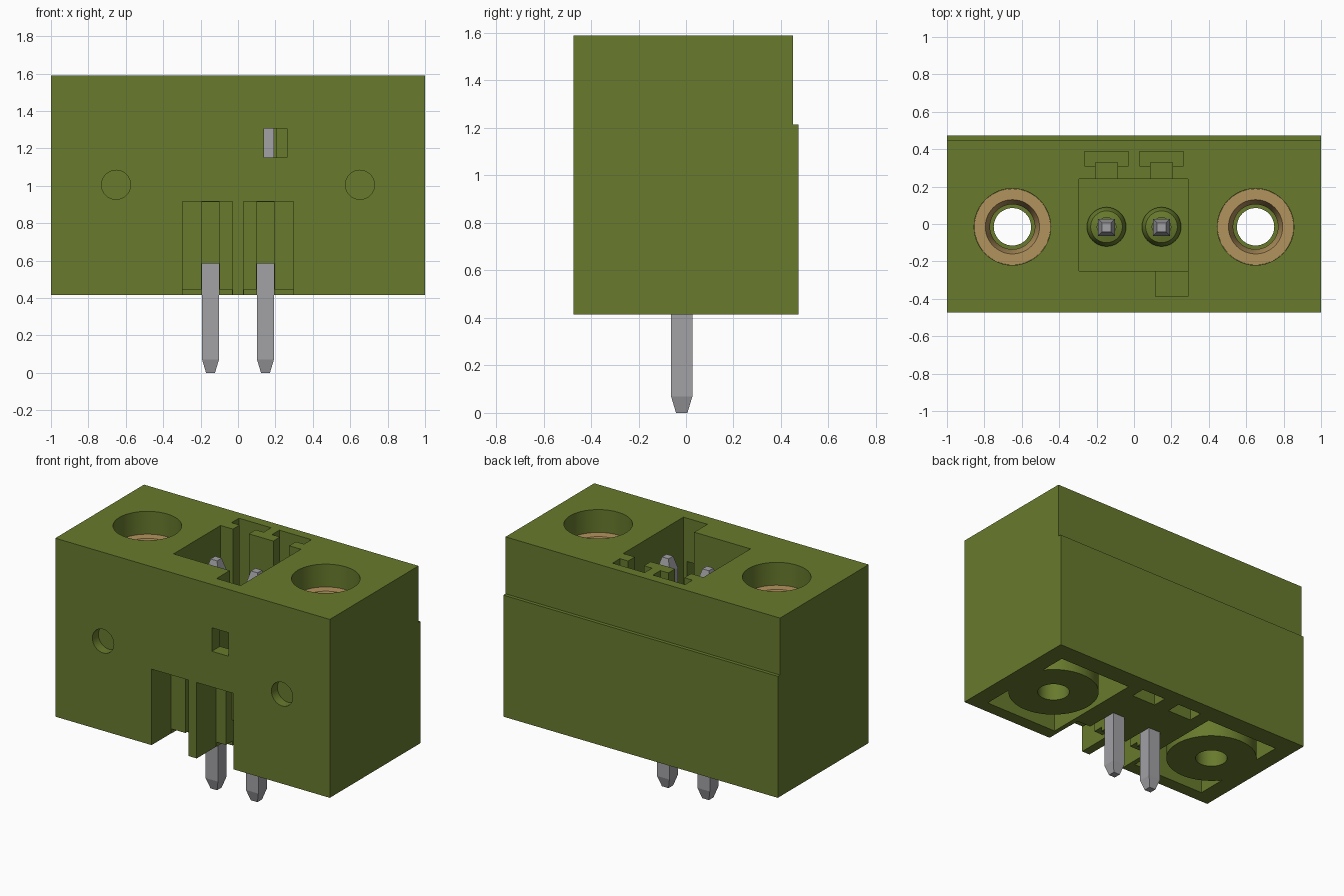
import bpy, bmesh, math

if "Cube" in bpy.data.objects:
    bpy.data.objects.remove(bpy.data.objects["Cube"])


def material(name, rgb):
    m = bpy.data.materials.new(name)
    m.diffuse_color = (*rgb, 1)
    m.use_nodes = True
    m.node_tree.nodes["Principled BSDF"].inputs["Base Color"].default_value = m.diffuse_color
    return m


GREEN = material("olive green plastic", (0.138, 0.195, 0.026))
BRASS = material("brass", (0.45, 0.29, 0.11))
METAL = material("grey metal", (0.36, 0.36, 0.38))


def finish(name, bm, mat):
    bmesh.ops.recalc_face_normals(bm, faces=bm.faces)
    me = bpy.data.meshes.new(name)
    bm.to_mesh(me)
    bm.free()
    ob = bpy.data.objects.new(name, me)
    bpy.context.collection.objects.link(ob)
    me.materials.append(mat)
    return ob


def smooth(ob):
    bpy.ops.object.select_all(action='DESELECT')
    ob.select_set(True)
    bpy.context.view_layer.objects.active = ob
    bpy.ops.object.shade_smooth_by_angle(angle=math.radians(30))


def box(name, x, y, z):
    """Box from (min, max) ranges."""
    bm = bmesh.new()
    bmesh.ops.create_cube(bm, size=1)
    for v in bm.verts:
        v.co = [r[0] if c < 0 else r[1] for c, r in zip(v.co, (x, y, z))]
    return finish(name, bm, GREEN)


def lathe(name, profile, x, y, mat, n=48):
    """Closed (radius, z) profile turned around a vertical axis."""
    bm = bmesh.new()
    rings = [[bm.verts.new((x + r * math.cos(a), y + r * math.sin(a), z)) for r, z in profile]
             for a in (2 * math.pi * i / n for i in range(n))]
    k = len(profile)
    for i in range(n):
        a, b = rings[i], rings[(i + 1) % n]
        for j in range(k):
            bm.faces.new((a[j], b[j], b[(j + 1) % k], a[(j + 1) % k]))
    return finish(name, bm, mat)


def rod(name, r, x, y, z0, z1, n=48):
    bm = bmesh.new()
    bmesh.ops.create_cone(bm, cap_ends=True, segments=n, radius1=r, radius2=r, depth=z1 - z0)
    bmesh.ops.translate(bm, verts=bm.verts, vec=(x, y, (z0 + z1) / 2))
    return finish(name, bm, GREEN)


def cut(ob, cutter):
    mod = ob.modifiers.new("cut", 'BOOLEAN')
    mod.operation, mod.solver, mod.object = 'DIFFERENCE', 'EXACT', cutter
    bpy.context.view_layer.objects.active = ob
    bpy.ops.object.modifier_apply(modifier=mod.name)
    bpy.data.objects.remove(cutter)


# Housing: side profile with the step at the back, extruded along x
YC, TOP, BOT, FLOOR = -0.015, 1.59, 0.415, 0.95
bm = bmesh.new()
side = [(-.473, BOT), (.473, BOT), (.473, 1.215), (.45, 1.215), (.45, TOP), (-.473, TOP)]
face = bm.faces.new([bm.verts.new((-1, y, z)) for y, z in side])
ext = bmesh.ops.extrude_face_region(bm, geom=[face])
bmesh.ops.translate(bm, vec=(2, 0, 0), verts=[v for v in ext["geom"] if isinstance(v, bmesh.types.BMVert)])
housing = finish("housing", bm, GREEN)


def slot(x, y, z):
    cut(housing, box("cutter", x, y, z))


# Plug pocket, key slot and front window
slot((-.295, .29), (-.25, .24), (FLOOR, 1.8))
slot((.115, .29), (-.387, -.2), (FLOOR + .01, 1.8))
slot((.14, .262), (-.6, -.35), (1.15, 1.305))

for c in (-.147, .147):
    # T-shaped slot behind each contact
    slot((c - .058, c + .058), (.2, .33), (FLOOR + .01, 1.8))
    slot((c - .117, c + .117), (.31, .387), (FLOOR + .02, 1.8))
    # Recess under the T slot
    slot((c - .09, c + .09), (.27, .37), (.2, .8))

for s in (-1, 1):
    # Stepped channel in front of each pin
    x0, x1 = sorted((s * .03, s * .298))
    slot((x0, x1), (-.6, -.27), (.2, .915))
    slot((x0 + .002, x1 - .002), (-.4, -.2), (.2, .445))
    slot((s * .147 - .047, s * .147 + .047), (-.4, -.205), (.19, .913))
    slot((s * .147 - .046, s * .147 + .046), (-.3, .02), (.18, .585))

    # Hollow underside, screw hole and dimple in the front
    x0, x1 = sorted((s * .33, s * .88))
    slot((x0, x1), (-.387, .34), (.2, .75))
    cut(housing, rod("cutter", .1, s * .65, YC, .6, 1.3))
    cut(housing, rod("cutter", .205, s * .65, YC, 1.0, 1.8))
    dimple = rod("cutter", .078, 0, 0, -.1, .1, 32)
    dimple.rotation_euler.x = math.pi / 2
    dimple.location = (s * .652, -.51, 1.005)
    bpy.context.view_layer.update()
    cut(housing, dimple)

    # Screw boss and brass insert
    smooth(lathe("screw_boss", [(.1, BOT), (.285, BOT), (.285, .75), (.1, .75)], s * .65, YC, GREEN))
    smooth(lathe("threaded_insert", [(.12, 1.0), (.204, 1.0), (.204, 1.44), (.145, 1.44), (.12, 1.36)],
                 s * .65, YC, BRASS))

    # Collar at the pocket floor
    smooth(lathe("pin_collar", [(.05, FLOOR - .02), (.105, FLOOR - .02), (.105, FLOOR + .02),
                                (.085, FLOOR + .06), (.05, FLOOR + .07)], s * .147, YC, GREEN, 32))

    # Contact pin with tapered ends
    bm = bmesh.new()
    loops = [[bm.verts.new((s * .147 + i * h, -.018 + j * h, z))
              for i, j in ((-1, -1), (1, -1), (1, 1), (-1, 1))]
             for h, z in ((.024, 0), (.045, .07), (.045, 1.43), (.024, 1.51))]
    bm.faces.new(loops[0])
    bm.faces.new(loops[-1])
    for a, b in zip(loops, loops[1:]):
        for i in range(4):
            bm.faces.new((a[i], a[(i + 1) % 4], b[(i + 1) % 4], b[i]))
    finish("contact_pin", bm, METAL)

smooth(housing)
